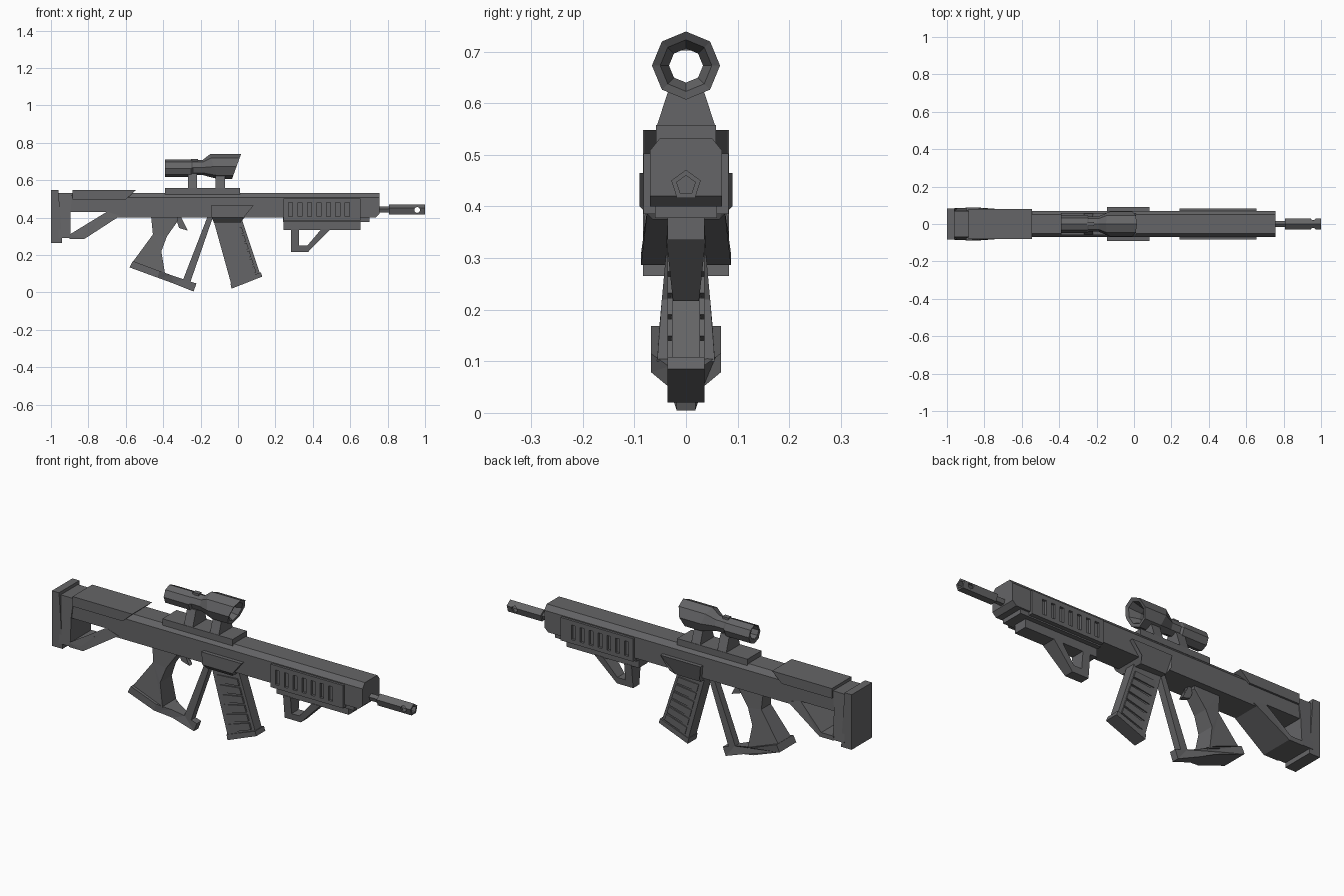
import bpy, bmesh, math
from mathutils import Vector

cube = bpy.data.objects.get("Cube")
if cube:
    bpy.data.objects.remove(cube, do_unlink=True)

gunmetal = bpy.data.materials.new("dark_grey_metal")
gunmetal.use_nodes = True
COLOR = (0.13, 0.13, 0.135, 1)
gunmetal.diffuse_color = COLOR
gunmetal.node_tree.nodes["Principled BSDF"].inputs["Base Color"].default_value = COLOR


def finish(name, bm):
    bmesh.ops.recalc_face_normals(bm, faces=bm.faces)
    mesh = bpy.data.meshes.new(name)
    bm.to_mesh(mesh)
    bm.free()
    mesh.materials.append(gunmetal)
    obj = bpy.data.objects.new(name, mesh)
    bpy.context.collection.objects.link(obj)
    return obj


def prism(name, pts, width):
    """Side outline in x,z; width is a half width or a rule of x,z."""
    rule = width if callable(width) else (lambda x, z: width)
    bm = bmesh.new()
    sides = [[bm.verts.new((x, s * rule(x, z), z)) for x, z in pts] for s in (-1, 1)]
    n = len(pts)
    for i in range(n):
        j = (i + 1) % n
        bm.faces.new((sides[0][i], sides[0][j], sides[1][j], sides[1][i]))
    caps = [bm.faces.new(s) for s in sides]
    bmesh.ops.triangulate(bm, faces=caps)
    return finish(name, bm)


def box(name, x0, x1, z0, z1, width):
    return prism(name, [(x0, z0), (x1, z0), (x1, z1), (x0, z1)], width)


def loft(name, rings, closed=False):
    """Skin rings of points; closed joins the last ring to the first."""
    bm = bmesh.new()
    loops = [[bm.verts.new(p) for p in ring] for ring in rings]
    n = len(loops[0])
    pairs = list(zip(loops, loops[1:])) + ([(loops[-1], loops[0])] if closed else [])
    for a, b in pairs:
        for i in range(n):
            j = (i + 1) % n
            bm.faces.new((a[i], a[j], b[j], b[i]))
    if not closed:
        bm.faces.new(loops[0])
        bm.faces.new(loops[-1])
    return finish(name, bm)


def ring(x, r, z, sides, slant=0):
    """Ring around the x axis with one vertex on top; slant leans it forward."""
    angles = [math.tau * i / sides for i in range(sides)]
    return [(x + slant * math.cos(a), r * math.sin(a), z + r * math.cos(a)) for a in angles]


def mix(a, b, t):
    return tuple(Vector(a).lerp(Vector(b), t))


# Receiver with chamfered top edges and a shallower rear
def section(x, bottom, top=0.533):
    half = [(0.07, bottom), (0.07, 0.508), (0.05, top)]
    return [(x, y, z) for y, z in half] + [(x, -y, z) for y, z in reversed(half)]


loft("receiver", [section(-0.95, 0.43), section(-0.7, 0.43), section(-0.66, 0.4),
                  section(0.735, 0.4), section(0.757, 0.42)])

# Stock
prism("butt_plate", [(-1, 0.265), (-0.94, 0.265), (-0.955, 0.47), (-0.96, 0.548), (-1, 0.548)], 0.083)
prism("stock_column", [(-0.96, 0.29), (-0.895, 0.29), (-0.895, 0.44), (-0.885, 0.533), (-0.96, 0.533)],
      lambda x, z: 0.086 - 0.016 * (z - 0.29) / 0.243)
prism("stock_strut", [(-0.9, 0.287), (-0.82, 0.287), (-0.63, 0.41), (-0.70, 0.432), (-0.83, 0.31), (-0.9, 0.31)],
      lambda x, z: 0.087 - 0.017 * max(0, (z - 0.31) / 0.122))
prism("cheek_rest", [(-0.885, 0.497), (-0.6, 0.497), (-0.545, 0.548), (-0.885, 0.548)], 0.08)

# Grip and guard
prism("grip", [(-0.565, 0.16), (-0.39, 0.1), (-0.41, 0.22), (-0.38, 0.3), (-0.32, 0.385),
               (-0.32, 0.41), (-0.465, 0.41), (-0.455, 0.31)],
      lambda x, z: 0.034 + 0.022 * max(0, min(1, (0.36 - z) / 0.24)))
prism("grip_base", [(-0.562, 0.168), (-0.58, 0.134), (-0.43, 0.079), (-0.35, 0.05),
                    (-0.238, 0.005), (-0.222, 0.048), (-0.29, 0.07), (-0.35, 0.09), (-0.42, 0.115)],
      lambda x, z: 0.068 if x < -0.41 else 0.033 if x < -0.33 else 0.018)
prism("guard_bar", [(-0.295, 0.065), (-0.255, 0.055), (-0.135, 0.4), (-0.165, 0.4)], 0.018)
prism("trigger", [(-0.335, 0.405), (-0.315, 0.345), (-0.268, 0.33), (-0.298, 0.36), (-0.305, 0.405)], 0.012)

# Magazine with side ribs
TOP_L, TOP_R = (-0.135, 0.4), (0.018, 0.4)
LOW_L, LOW_R = (-0.035, 0.04), (0.118, 0.098)
prism("magazine", [TOP_L, LOW_L, LOW_R, TOP_R], lambda x, z: 0.033 if (x, z) in (TOP_L, LOW_L) else 0.027)
for i in range(6):
    a, b = 0.17 + i * 0.135, 0.17 + i * 0.135 + 0.105
    left = [mix(mix(TOP_L, LOW_L, t), mix(TOP_R, LOW_R, t), 0.14) for t in (a, b)]
    right = [mix(mix(TOP_L, LOW_L, t), mix(TOP_R, LOW_R, t), 0.9) for t in (a, b)]
    prism("magazine_rib_%d" % (i + 1), [left[0], left[1], right[1], right[0]], 0.036)
prism("magazine_base", [(-0.04, 0.048), (-0.035, 0.02), (0.13, 0.085), (0.122, 0.108)], 0.036)

# Magazine well with a tapered lower edge
prism("magazine_well", [(-0.145, 0.465), (-0.14, 0.4), (-0.13, 0.375), (0.015, 0.375), (0.03, 0.4), (0.083, 0.465)],
      lambda x, z: 0.09 if z > 0.39 else 0.065)

# Handguard panel with a row of slots
box("handguard_upper_bar", 0.243, 0.655, 0.48, 0.503, 0.082)
box("handguard_lower_bar", 0.243, 0.655, 0.385, 0.405, 0.082)
SLOTS, PITCH, SLOT = 7, 0.0505, 0.022
start = 0.243
for i in range(SLOTS + 1):
    slot = 0.27 + i * PITCH
    end = slot if i < SLOTS else 0.655
    box("handguard_divider_%d" % (i + 1), start, end, 0.405, 0.48, 0.082)
    start = slot + SLOT

# Lower rail and front grip with a triangular opening
box("handguard_underside", 0.24, 0.703, 0.378, 0.402, 0.06)
box("lower_rail", 0.243, 0.655, 0.335, 0.38, 0.036)
taper = lambda x, z: 0.025 + 0.013 * max(0, z - 0.215) / 0.12
prism("front_grip_column", [(0.283, 0.338), (0.283, 0.217), (0.325, 0.25), (0.325, 0.338)], taper)
prism("front_grip_brace", [(0.283, 0.217), (0.375, 0.217), (0.495, 0.338), (0.445, 0.338), (0.37, 0.25), (0.325, 0.25)], taper)

# Barrel and hollow muzzle with a side port
BORE = 0.441
loft("barrel", [ring(0.74, 0.018, BORE, 5), ring(0.83, 0.018, BORE, 5)])
muzzle = loft("muzzle", [ring(x, r, BORE, 5) for x, r in
                         ((0.807, 0.03), (1.0, 0.03), (1.0, 0.019), (0.91, 0.019))])
bm = bmesh.new()
bmesh.ops.create_cone(bm, cap_ends=True, segments=8, radius1=0.016, radius2=0.016, depth=0.2)
port = finish("port_cutter", bm)
port.location = (0.958, 0, BORE)
port.rotation_euler.x = math.pi / 2
port.hide_render = True
port.hide_viewport = True
cut = muzzle.modifiers.new("side_port", 'BOOLEAN')
cut.operation = 'DIFFERENCE'
cut.object = port

# Sight rail and tapered posts
box("sight_rail", -0.39, 0.01, 0.525, 0.558, 0.058)
for label, x in (("rear", -0.268), ("front", -0.12)):
    box(label + "_sight_post", x, x + 0.05, 0.555, 0.637, lambda x, z: 0.057 if z < 0.6 else 0.03)

# Hollow sight: rear tube flaring into a slanted front hood
AXIS = 0.668
profile = [(-0.39, 0.047, AXIS - 0.004, 0), (-0.25, 0.047, AXIS - 0.004, 0), (-0.24, 0.04, AXIS, 0),
           (-0.19, 0.04, AXIS, 0), (-0.13, 0.066, 0.673, -0.02), (-0.05, 0.066, 0.673, 0),
           (-0.008, 0.066, 0.673, 0.024), (-0.012, 0.05, 0.673, 0.018),
           (-0.06, 0.033, 0.673, 0), (-0.39, 0.033, 0.673, 0)]
loft("sight_tube", [ring(x, r, z, 8, s) for x, r, z, s in profile], closed=True)
box("sight_knob", -0.25, -0.215, 0.702, 0.714, 0.012)
